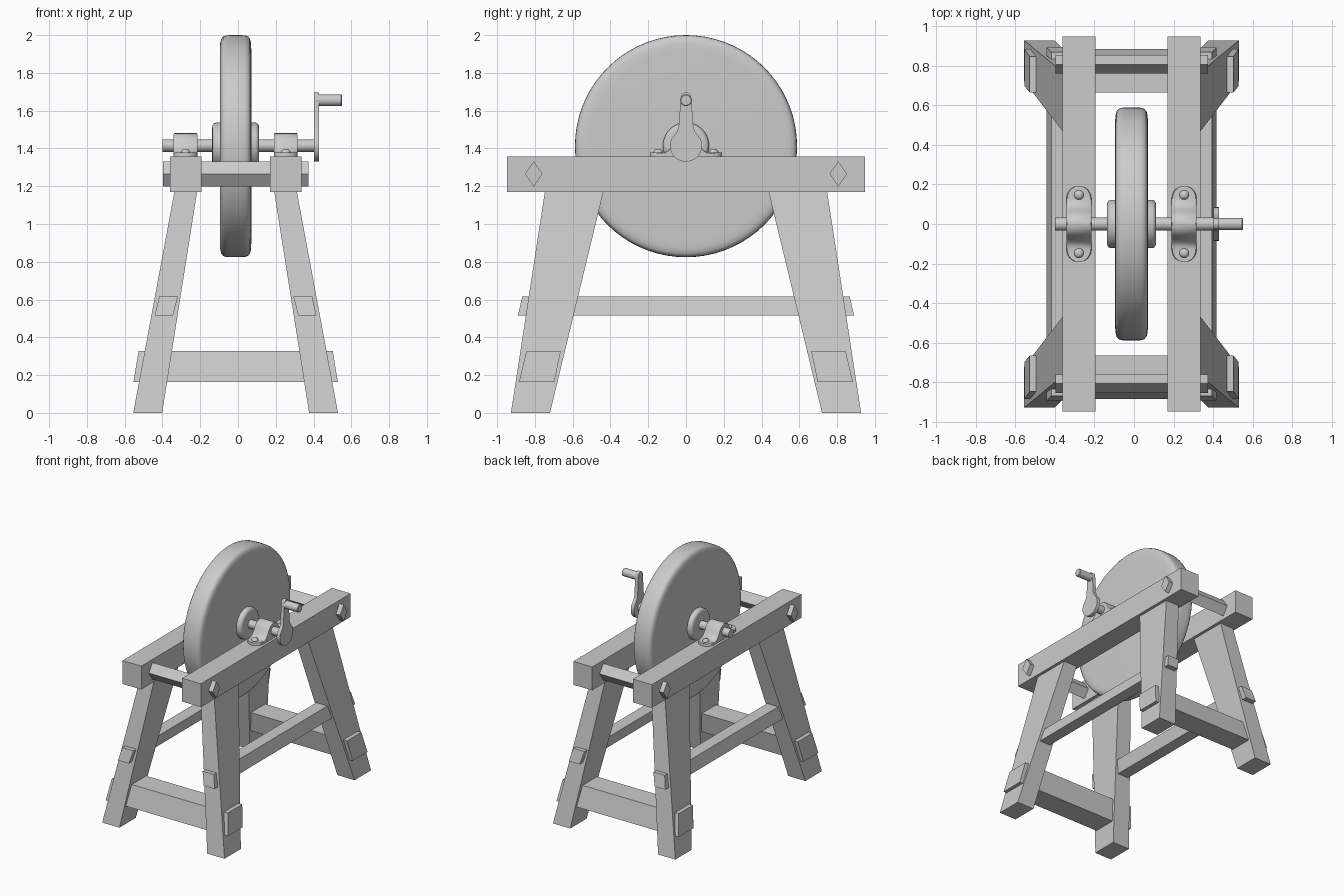
import bpy, bmesh
from math import sin, cos, pi, radians, sqrt

if "Cube" in bpy.data.objects:
    bpy.data.objects.remove(bpy.data.objects["Cube"])

CX = -0.0125      # centre line of the frame
AZ = 1.415        # axle height


def make(name, verts, faces, smooth=None):
    me = bpy.data.meshes.new(name)
    me.from_pydata(verts, [], faces)
    bm = bmesh.new()
    bm.from_mesh(me)
    bmesh.ops.recalc_face_normals(bm, faces=bm.faces)
    bm.to_mesh(me)
    bm.free()
    ob = bpy.data.objects.new(name, me)
    bpy.context.collection.objects.link(ob)
    if smooth:
        bpy.ops.object.select_all(action='DESELECT')
        ob.select_set(True)
        bpy.context.view_layer.objects.active = ob
        bpy.ops.object.shade_smooth_by_angle(angle=radians(smooth))
    return ob


def loft(name, rings, smooth=None):
    """Skin equal-sized rings of points and cap both ends."""
    n = len(rings[0])
    verts = [p for r in rings for p in r]
    faces = [(i * n + j, i * n + (j + 1) % n, (i + 1) * n + (j + 1) % n, (i + 1) * n + j)
             for i in range(len(rings) - 1) for j in range(n)]
    faces += [tuple(range(n)), tuple(range(len(verts) - n, len(verts)))]
    return make(name, verts, faces, smooth)


def rect(x0, x1, y0, y1, z):
    return [(x0, y0, z), (x1, y0, z), (x1, y1, z), (x0, y1, z)]


def turned(name, profile, z, n=32, smooth=35):
    """Turn (x, radius) points around a line along x."""
    return loft(name, [[(x, r * cos(2 * pi * k / n), z + r * sin(2 * pi * k / n))
                        for k in range(n)] for x, r in profile], smooth)


def mx(sx, a):
    return CX + sx * a


# Top beams, legs and long stretchers on each side
for sx, side in ((-1, "left"), (1, "right")):
    loft(side + "_beam", [rect(mx(sx, .181), mx(sx, .348), -.947, .947, z) for z in (1.17, 1.357)])
    for sy, end in ((-1, "front"), (1, "back")):
        loft(f"{end}_{side}_leg", [
            rect(mx(sx, .389), mx(sx, .542), sy * .72, sy * .927, 0),
            rect(mx(sx, .204), mx(sx, .324), sy * .437, sy * .747, 1.172)])
    loft(side + "_long_stretcher", [
        rect(mx(sx, .332), mx(sx, .428), -.89, .89, .515),
        rect(mx(sx, .306), mx(sx, .405), -.867, .867, .615)])

# Low cross stretchers and diamond section tie bars at each end
for sy, end in ((-1, "front"), (1, "back")):
    loft(end + "_cross_stretcher", [
        rect(CX - .541, CX + .541, sy * .697, sy * .884, .163),
        rect(CX - .514, CX + .514, sy * .663, sy * .845, .328)])
    loft(end + "_tie_bar", [[(x, sy * .806 + dy, 1.265 + dz) for dy, dz in
                             ((-.046, 0), (0, -.067), (.046, 0), (0, .067))]
                            for x in (CX - .385, CX + .385)])

# Grinding wheel with rounded rim
half = [(.083, .51), (.0815, .545), (.076, .568), (.066, .581), (.05, .5865), (.025, .588)]
prof = [(CX - x, r) for x, r in half] + [(CX + x, r) for x, r in reversed(half)]
turned("grinding_wheel", prof, 1.412, 72, 60)

# Hub flange and axle
hub = [(.124, .095), (.122, .108), (.115, .118), (.104, .122)]
turned("hub", [(CX - x, r) for x, r in hub] + [(CX + x, r) for x, r in reversed(hub)], AZ, 40, 50)
turned("axle", [(-.40, .033), (.415, .033)], AZ, 24)

# Bearing straps: flat round-ended feet rising over the axle
L, W = .192, .063
heights = [(0, 1.481), (.02, 1.478), (.04, 1.467), (.056, 1.449), (.066, 1.43),
           (.08, 1.408), (.095, 1.39), (.11, 1.381), (.129, 1.378)]
heights += [(L - W + W * sin(a * pi / 16), 1.378) for a in range(1, 8)] + [(L - .0003, 1.376)]
stations = [(-y, z) for y, z in reversed(heights[1:])] + heights
for sx, side in ((-1, "left"), (1, "right")):
    bx = mx(sx, .2655)
    rings = []
    for y, zt in stations:
        w = sqrt(max(W * W - max(0, abs(y) - (L - W)) ** 2, 1e-6))
        rings.append([(bx - w, y, 1.353), (bx + w, y, 1.353), (bx + w, y, zt - .004),
                      (bx + w * .93, y, zt), (bx - w * .93, y, zt), (bx - w, y, zt - .004)])
    loft(side + "_bearing_strap", rings, 40)
    # Domed bolt heads
    for sy, end in ((-1, "front"), (1, "back")):
        loft(f"{side}_{end}_bolt", [[(bx + r * cos(k * pi / 8), sy * .147 + r * sin(k * pi / 8), z)
                                     for k in range(16)]
                                    for r, z in ((.024, 1.37), (.024, 1.384), (.018, 1.393), (.008, 1.397))],
             50)

# Crank arm: round boss flowing into a tapered arm
right = [(.085 * sin(a), AZ - .085 * cos(a)) for a in [k * pi / 16 for k in range(11)]]
right += [(.058, 1.475), (.046, 1.492), (.039, 1.515)]
right += [(.028 * cos(a), 1.667 + .03 * sin(a)) for a in [k * pi / 12 for k in range(7)]]
right[-1] = (0, 1.697)
outline = right + [(-y, z) for y, z in reversed(right[1:-1])]
loft("crank_arm", [[(x, y, z) for y, z in outline] for x in (.402, .43)], 30)

# Crank handle
turned("crank_handle", [(.41, .031), (.545, .031), (.55, .027)], 1.655, 24)
